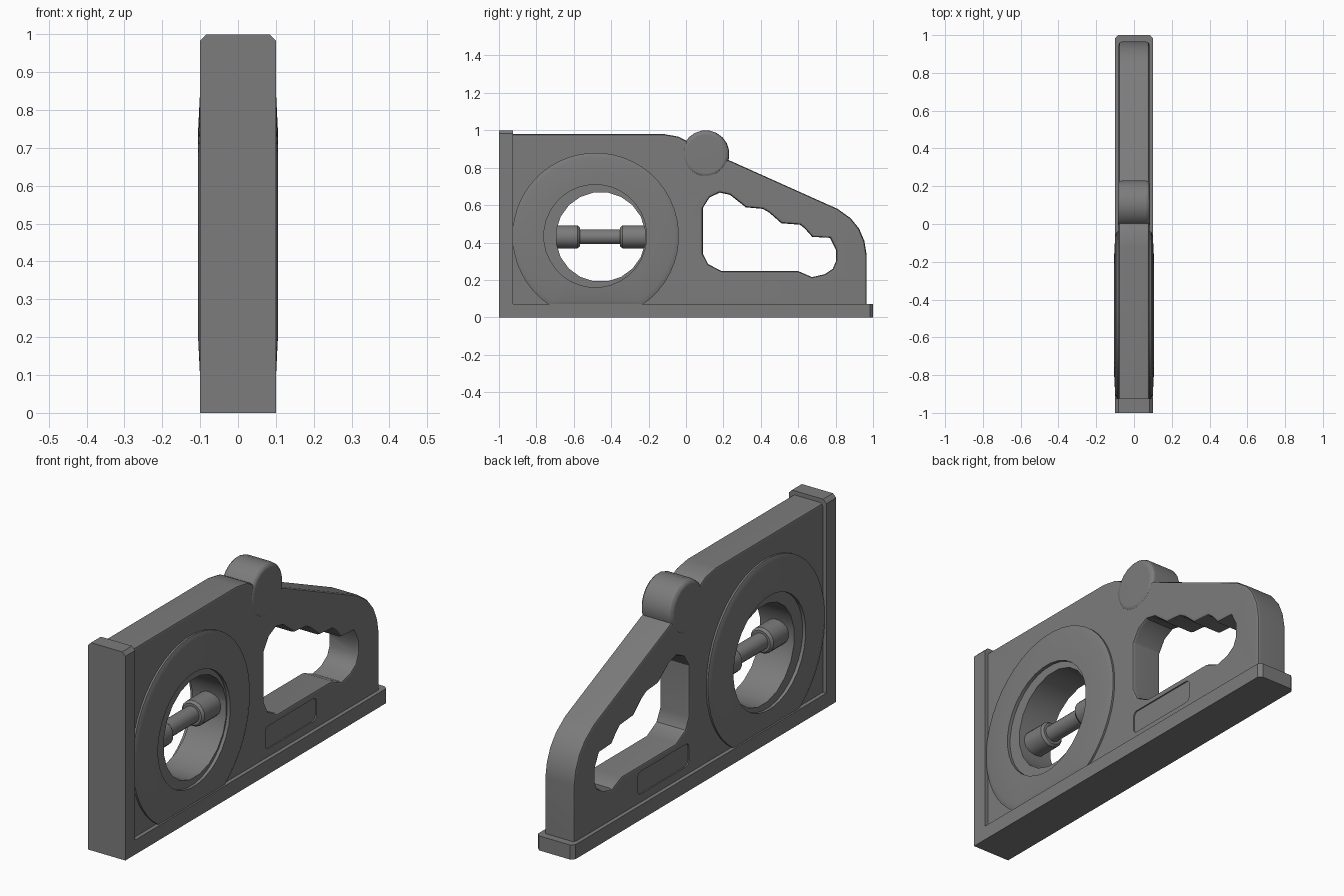
import bpy, bmesh, math
from math import sin, cos, pi

if "Cube" in bpy.data.objects:
    bpy.data.objects.remove(bpy.data.objects["Cube"])

dark = bpy.data.materials.new("dark_grey")
dark.diffuse_color = (.2, .2, .2, 1)
dark.use_nodes = True
dark.node_tree.nodes["Principled BSDF"].inputs["Base Color"].default_value = dark.diffuse_color


def finish(name, bm):
    bmesh.ops.recalc_face_normals(bm, faces=bm.faces[:])
    mesh = bpy.data.meshes.new(name)
    bm.to_mesh(mesh)
    bm.free()
    mesh.materials.append(dark)
    ob = bpy.data.objects.new(name, mesh)
    bpy.context.collection.objects.link(ob)
    return ob


def loft(name, loops):
    """Skin closed loops of 3D points and cap both ends."""
    bm = bmesh.new()
    rows = [[bm.verts.new(p) for p in loop] for loop in loops]
    for a, b in zip(rows, rows[1:]):
        n = len(a)
        for i in range(n):
            bm.faces.new((a[i], a[(i + 1) % n], b[(i + 1) % n], b[i]))
    bm.faces.new(rows[0])
    bm.faces.new(rows[-1])
    return finish(name, bm)


def prism(name, pts, x0, x1):
    return loft(name, [[(x, y, z) for y, z in pts] for x in (x0, x1)])


def circle(cy, cz, r, n):
    return [(cy + r * cos(2 * pi * (i + .5) / n), cz + r * sin(2 * pi * (i + .5) / n)) for i in range(n)]


def apply(ob, mod):
    bpy.context.view_layer.objects.active = ob
    bpy.ops.object.modifier_apply(modifier=mod.name)


def cut(ob, cutter):
    m = ob.modifiers.new("cut", 'BOOLEAN')
    m.operation, m.solver, m.object = 'DIFFERENCE', 'EXACT', cutter
    apply(ob, m)
    bpy.data.objects.remove(cutter)


def bevel(ob, width, segments=2, angle=80):
    m = ob.modifiers.new("bevel", 'BEVEL')
    m.width, m.segments = width, segments
    m.limit_method, m.angle_limit = 'ANGLE', math.radians(angle)
    apply(ob, m)


def smooth(ob):
    bpy.ops.object.select_all(action='DESELECT')
    ob.select_set(True)
    bpy.context.view_layer.objects.active = ob
    bpy.ops.object.shade_smooth_by_angle(angle=math.radians(30))
    m = ob.modifiers.new("flat_sides", 'WEIGHTED_NORMAL')
    m.keep_sharp = True


# L-shaped edge rail with chamfered free ends
rail = prism("edge_rail", [(-1, 0), (1, 0), (1, .07), (-.925, .07), (-.925, 1), (-1, 1)], -.1, .1)
bm = bmesh.new()
bm.from_mesh(rail.data)
ends = [e for e in bm.edges if abs(e.verts[0].co.x - e.verts[1].co.x) < .01
        and (all(v.co.z > .99 for v in e.verts) or all(v.co.y > .99 for v in e.verts))]
bmesh.ops.bevel(bm, geom=ends, offset=.017, segments=1, affect='EDGES', clamp_overlap=True)
bm.to_mesh(rail.data)
bm.free()

# Body plate
body = prism("body_plate", [
    (-.94, .04), (.965, .04), (.965, .34), (.953, .41), (.925, .475), (.88, .53), (.81, .58),
    (.23, .84), (.10, .86), (0, .945), (-.04, .966), (-.12, .98), (-.94, .98)], -.081, .081)

# Finger-grip opening and dial opening
grip = [(.09, .34), (.09, .585), (.125, .64), (.18, .667), (.235, .655), (.32, .588), (.41, .58),
        (.445, .56), (.51, .503), (.61, .495), (.635, .475), (.675, .43), (.77, .425), (.802, .36),
        (.802, .30), (.785, .26), (.743, .231), (.674, .215), (.6, .247), (.19, .247), (.118, .285)]
cut(body, prism("grip_cutter", grip, -.2, .2))
cut(body, prism("dial_cutter", circle(-.483, .435, .3, 32), -.2, .2))
bevel(body, .015)

# Recessed label panel on both sides
panel = []
for cy, cz, a0 in ((.46, .195, 0), (.115, .195, 90), (.115, .13, 180), (.46, .13, 270)):
    panel += [(cy + .022 * cos(math.radians(a0 + a)), cz + .022 * sin(math.radians(a0 + a)))
              for a in (0, 30, 60, 90)]
for s in (-1, 1):
    cut(body, prism("panel_cutter", panel, s * .075, s * .15))
smooth(body)

# Slightly domed dial, clipped by the rails
half = [(.3, .106), (.42, .1), (.445, .09)]
section = [(r, -x) for r, x in half] + [(r, x) for r, x in reversed(half)]
dial = loft("dial", [[(x, max(y, -.93), max(z, .065 + .445 - r))
                      for y, z in circle(-.483, .435, r, 48)] for r, x in section])
for s in (-1, 1):
    cut(dial, prism("recess_cutter", circle(-.485, .435, .275, 32), s * .09, s * .2))
cut(dial, prism("hole_cutter", circle(-.456, .43, .24, 20), -.2, .2))
smooth(dial)

# Spirit vial with two collars, lying across the dial opening
vial_section = [(-.72, .062), (-.58, .062), (-.568, .052), (-.568, .04),
                (-.352, .04), (-.352, .052), (-.34, .062), (-.2, .062)]
vial = loft("vial", [[(x, y, .43 + z) for x, z in circle(0, 0, r, 16)] for y, r in vial_section])
smooth(vial)

# Pivot knob on the top edge
knob = prism("pivot_knob", circle(.105, .873, .127, 20), -.086, .086)
bevel(knob, .024, 3)
smooth(knob)
